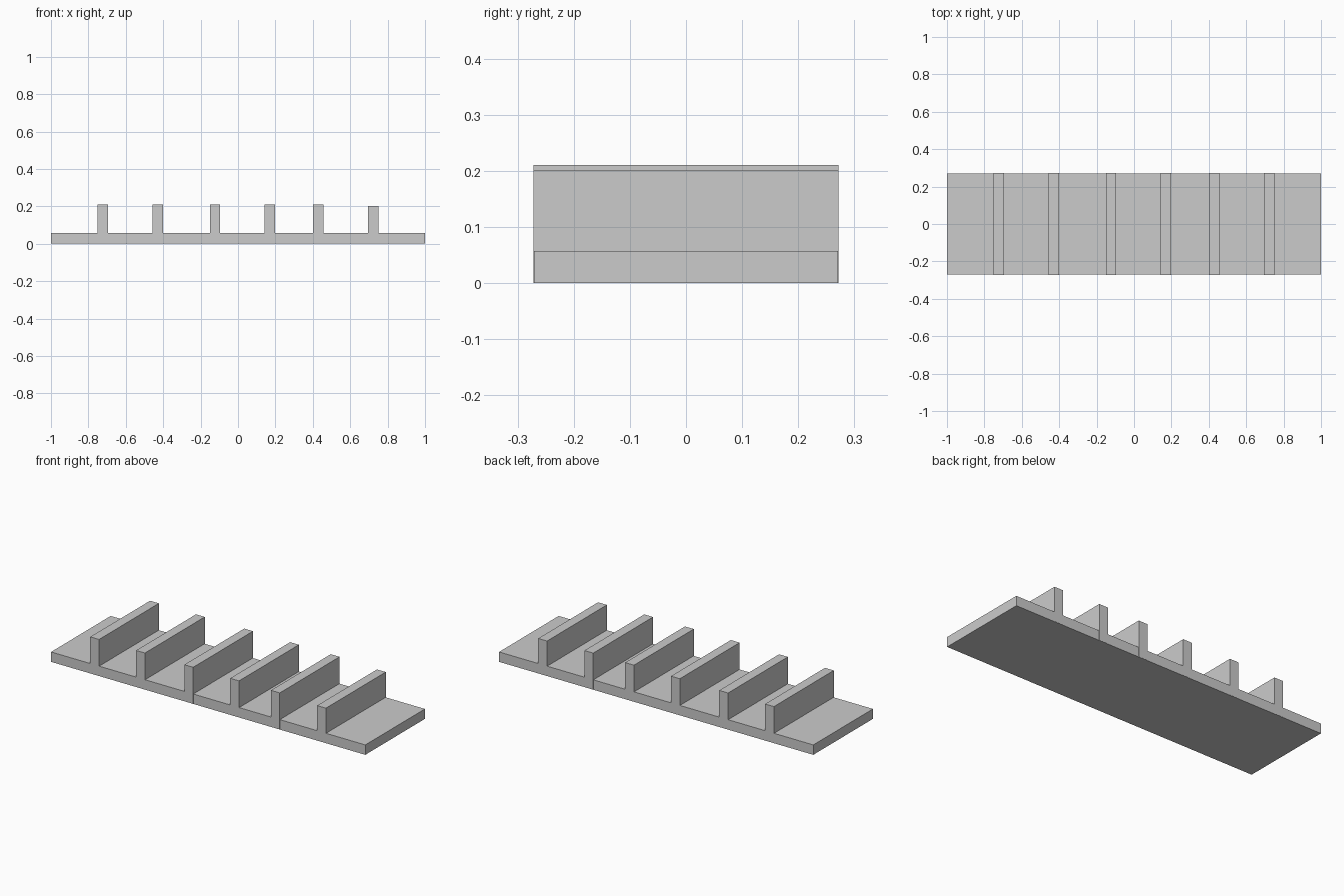
import bpy

if "Cube" in bpy.data.objects:
    bpy.data.objects.remove(bpy.data.objects["Cube"])


def box(name, x, y_half, z0, z1, x_half):
    bpy.ops.mesh.primitive_cube_add(size=1, location=(x, 0, (z0 + z1) / 2))
    ob = bpy.context.object
    ob.name = name
    ob.dimensions = (2 * x_half, 2 * y_half, z1 - z0)
    bpy.ops.object.transform_apply(location=False, rotation=False, scale=True)
    return ob


# flat base plank
box("base_plank", 0, 0.271, 0, 0.057, 1.0)

# upright dividers, let through the plank; the last is slightly lower
dividers = [(-0.722, 0.211), (-0.43, 0.211), (-0.123, 0.211),
            (0.169, 0.211), (0.428, 0.211), (0.722, 0.202)]
for i, (x, top) in enumerate(dividers, 1):
    box(f"divider_{i}", x, 0.272, 0.0005, top, 0.028)
